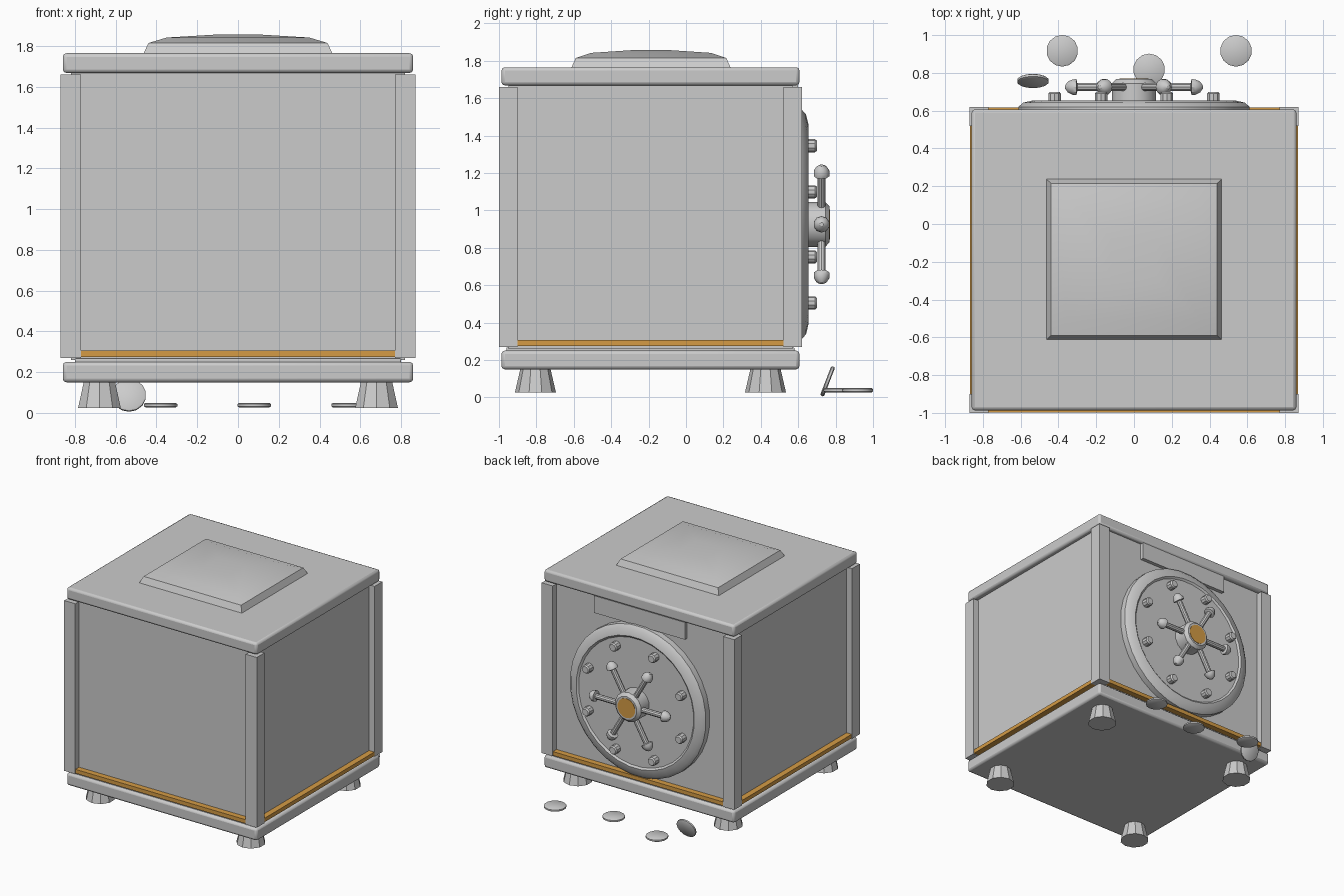
import bpy, bmesh, math
from mathutils import Vector

if "Cube" in bpy.data.objects:
    bpy.data.objects.remove(bpy.data.objects["Cube"])

CY = -0.19      # centre of the cabinet in y
DOOR_Z = 0.925  # height of the door centre


def material(name, rgb):
    m = bpy.data.materials.new(name)
    m.diffuse_color = (*rgb, 1)
    m.use_nodes = True
    m.node_tree.nodes["Principled BSDF"].inputs["Base Color"].default_value = m.diffuse_color
    return m


STEEL = material("steel grey", (0.60, 0.60, 0.60))
GOLD = material("brass gold", (0.66, 0.33, 0.06))


def finish(name, bm, mat, smooth=True, bevel=0):
    bmesh.ops.recalc_face_normals(bm, faces=bm.faces)
    me = bpy.data.meshes.new(name)
    bm.to_mesh(me)
    bm.free()
    ob = bpy.data.objects.new(name, me)
    bpy.context.collection.objects.link(ob)
    me.materials.append(mat)
    if bevel:
        b = ob.modifiers.new("bevel", "BEVEL")
        b.width, b.segments = bevel, 2
    if smooth:
        bpy.ops.object.select_all(action='DESELECT')
        ob.select_set(True)
        bpy.context.view_layer.objects.active = ob
        bpy.ops.object.shade_smooth_by_angle(angle=math.radians(35))
    return ob


def box(name, x, y, z, mat=STEEL, bevel=0):
    """Box from (min, max) pairs."""
    bm = bmesh.new()
    bmesh.ops.create_cube(bm, size=1)
    for v in bm.verts:
        v.co = [(a + b) / 2 + c * (b - a) for (a, b), c in zip((x, y, z), v.co)]
    return finish(name, bm, mat, bevel > 0, bevel)


def loft(bm, rings):
    """Skin a list of equal point rings and close both ends."""
    rows = [[bm.verts.new(p) for p in r] for r in rings]
    n = len(rows[0])
    for a, b in zip(rows, rows[1:]):
        for i in range(n):
            j = (i + 1) % n
            bm.faces.new((a[i], a[j], b[j], b[i]))
    bm.faces.new(rows[0])
    bm.faces.new(rows[-1])


def lathe(name, profile, loc, axis, sides, mat=STEEL):
    """Revolve (radius, height) points around an axis through loc."""
    bm = bmesh.new()
    q = Vector(axis).to_track_quat('Z', 'Y')
    rings = []
    for r, h in profile:
        ring = []
        for i in range(sides):
            a = 2 * math.pi * (i + 0.5) / sides
            ring.append(Vector(loc) + q @ Vector((r * math.cos(a), r * math.sin(a), h)))
        rings.append(ring)
    loft(bm, rings)
    return finish(name, bm, mat)


# Cabinet core, plinth, base slab and lid
box("cabinet_body", (-0.82, 0.82), (CY - 0.76, CY + 0.76), (0.26, 1.675))
box("plinth", (-0.80, 0.80), (CY - 0.77, CY + 0.77), (0.24, 0.268), bevel=0.006)
box("base_slab", (-0.86, 0.86), (CY - 0.797, CY + 0.797), (0.15, 0.25), bevel=0.018)
box("lid", (-0.86, 0.86), (CY - 0.797, CY + 0.797), (1.668, 1.765), bevel=0.018)

# Corner posts and feet
for sx in (-1, 1):
    for sy in (-1, 1):
        box("corner_post",
            sorted((sx * 0.77, sx * 0.87)),
            sorted((CY + sy * 0.71, CY + sy * 0.81)), (0.27, 1.66))
        lathe("foot", [(0.11, 0.025), (0.08, 0.155)],
              (sx * 0.68, CY + sy * 0.615, 0), (0, 0, 1), 10)

# Brass strips along the bottom of each side
for s in (-1, 1):
    box("side_strip", sorted((s * 0.80, s * 0.867)),
        (CY - 0.715, CY + 0.715), (0.275, 0.307), GOLD)
    box("end_strip", (-0.775, 0.775),
        sorted((CY + s * 0.75, CY + s * 0.807)), (0.275, 0.307), GOLD)

# Raised pad on the lid
bm = bmesh.new()
steps = [(0.465, 0.427, 1.76), (0.44, 0.402, 1.815), (0.35, 0.32, 1.842), (0.12, 0.11, 1.856)]
loft(bm, [[(sx * hx, CY + 0.003 + sy * hy, z)
           for sx, sy in ((-1, -1), (1, -1), (1, 1), (-1, 1))] for hx, hy, z in steps])
finish("lid_pad", bm, STEEL)

# Plate above the door
box("header_plate", (-0.41, 0.41), (0.56, 0.60), (1.53, 1.67))

# Round door with raised rim
lathe("door", [(0.615, 0.56), (0.615, 0.62), (0.59, 0.642), (0.535, 0.655),
               (0.52, 0.643), (0.01, 0.643)],
      (0, 0, DOOR_Z), (0, 1, 0), 32)

# Ring of bolts
for k in range(8):
    a = math.radians(22.5 + 45 * k)
    lathe("door_bolt", [(0.035, 0.63), (0.035, 0.69), (0.027, 0.70)],
          (0.455 * math.cos(a), 0, DOOR_Z + 0.455 * math.sin(a)), (0, 1, 0), 10)

# Handle wheel: hub, brass cap and six knobbed spokes
lathe("wheel_hub", [(0.12, 0.63), (0.12, 0.745), (0.095, 0.768)],
      (0, 0, DOOR_Z), (0, 1, 0), 14)
lathe("hub_cap", [(0.08, 0.765), (0.08, 0.771)], (0, 0, DOOR_Z), (0, 1, 0), 14, GOLD)
for k in range(6):
    a = math.radians(60 * k)
    lathe("wheel_spoke",
          [(0.022, 0.05), (0.022, 0.30), (0.044, 0.305), (0.043, 0.325),
           (0.030, 0.350), (0.010, 0.364)],
          (0, 0.725, DOOR_Z), (math.cos(a), 0, math.sin(a)), 10)

# Coins lying behind the cabinet, one propped up
coin = [(0.076, -0.011), (0.084, -0.006), (0.084, 0.006), (0.076, 0.011)]
for x, y in ((-0.38, 0.917), (0.08, 0.818), (0.54, 0.917)):
    lathe("coin", coin, (x, y, 0.038), (0, 0, 1), 14)
lathe("propped_coin", coin, (-0.535, 0.757, 0.086), (0, -0.93, 0.36), 14)
